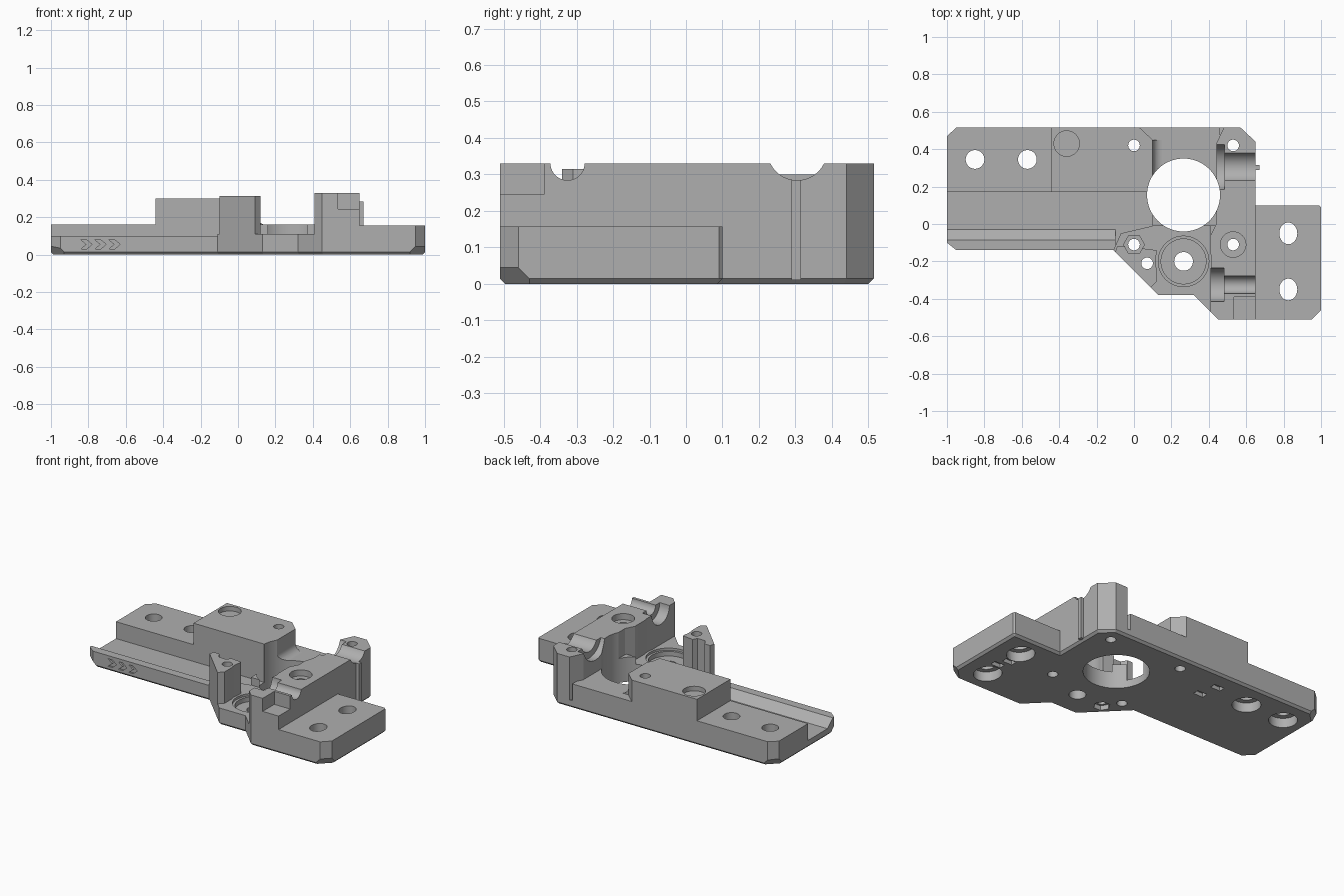
import bpy, bmesh, math
from mathutils import Vector

cube = bpy.data.objects.get("Cube")
if cube:
    bpy.data.objects.remove(cube, do_unlink=True)

grey = bpy.data.materials.new("machined grey")
grey.use_nodes = True
colour = (0.43, 0.43, 0.43, 1)
grey.diffuse_color = colour
grey.node_tree.nodes["Principled BSDF"].inputs["Base Color"].default_value = colour

parts, cutters = [], []


def finish(bm, name, group):
    bmesh.ops.recalc_face_normals(bm, faces=bm.faces)
    mesh = bpy.data.meshes.new(name)
    bm.to_mesh(mesh)
    bm.free()
    mesh.materials.append(grey)
    obj = bpy.data.objects.new(name, mesh)
    bpy.context.collection.objects.link(obj)
    obj.hide_render = group is cutters
    group.append(obj)
    return obj


def solid(points, lo, hi, axis="z"):
    """Extrude a flat outline from lo to hi along an axis."""
    place = {"x": lambda a, b, h: (h, a, b),
             "y": lambda a, b, h: (a, h, b),
             "z": lambda a, b, h: (a, b, h)}[axis]
    bm = bmesh.new()
    low = [bm.verts.new(place(a, b, lo)) for a, b in points]
    high = [bm.verts.new(place(a, b, hi)) for a, b in points]
    bm.faces.new(low)
    bm.faces.new(high)
    for i in range(len(points)):
        j = (i + 1) % len(points)
        bm.faces.new((low[i], low[j], high[j], high[i]))
    bmesh.ops.recalc_face_normals(bm, faces=bm.faces)
    return bm


def part(name, points, lo, hi, axis="z"):
    return finish(solid(points, lo, hi, axis), name, parts)


def ring(x, y, rx, ry=None, n=40):
    ry = ry or rx
    return [(x + rx * math.cos(2 * math.pi * i / n),
             y + ry * math.sin(2 * math.pi * i / n)) for i in range(n)]


def box(x0, x1, y0, y1):
    return [(x0, y0), (x1, y0), (x1, y1), (x0, y1)]


def cut(points, lo=-0.1, hi=0.5, axis="z"):
    finish(solid(points, lo, hi, axis), "cutter", cutters)


def slice_off(bm, point, normal):
    """Remove everything beyond a plane and cap the cut."""
    res = bmesh.ops.bisect_plane(bm, geom=bm.verts[:] + bm.edges[:] + bm.faces[:],
                                 plane_co=point, plane_no=Vector(normal).normalized(),
                                 clear_outer=True)
    edges = [g for g in res["geom_cut"] if isinstance(g, bmesh.types.BMEdge)]
    if edges:
        bmesh.ops.edgeloop_fill(bm, edges=edges)


# Base plate with a bevelled underside and steeper corner chamfers
FLOOR = 0.05
outline = [(-1, 0.47), (-0.95, 0.515), (0.57, 0.515), (0.65, 0.44), (0.65, 0.1),
           (0.99, 0.1), (1, 0.09), (1, -0.46), (0.95, -0.51), (0.45, -0.51),
           (0.32, -0.38), (0.13, -0.38), (-0.11, -0.14), (-0.95, -0.14), (-1, -0.1)]
bm = solid(outline, 0, FLOOR)
rim = [e for e in bm.edges if all(v.co.z < 0.001 for v in e.verts)]
bmesh.ops.bevel(bm, geom=rim, offset=0.014, segments=1, affect="EDGES")
for point, normal in (((-1, -0.1, 0.045), (-1, -1, -1)),
                      ((1, -0.46, 0.045), (1, -1, -1)),
                      ((-1, 0.47, 0.045), (-1, 1, -1))):
    slice_off(bm, point, normal)
finish(bm, "base_plate", parts)

# Front lip with a sloped inner side
bm = solid([(-0.14, FLOOR), (-0.14, 0.1), (-0.085, 0.1), (-0.03, FLOOR)], -1, -0.1, "x")
slice_off(bm, (-1, -0.1, 0), (-4, -5, 0))
finish(bm, "front_lip", parts)

# Raised blocks and decks
part("rear_bar", [(-1, 0.17), (-0.44, 0.17), (-0.44, 0.515), (-0.95, 0.515), (-1, 0.47)],
     FLOOR, 0.16)
part("rear_block", [(-0.44, 0.17), (0.07, 0.17), (0.1, 0.2), (0.1, 0.45),
                    (0.03, 0.515), (-0.44, 0.515)], FLOOR, 0.3)
part("rear_deck", [(0.03, 0.515), (0.1, 0.45), (0.1, -0.01), (0.46, -0.01), (0.46, 0.515)],
     FLOOR, 0.16)
part("front_deck", [(0.13, -0.38), (0.32, -0.38), (0.41, -0.47), (0.41, -0.01),
                    (0.1, -0.01), (-0.07, -0.05), (-0.11, -0.14)], FLOOR, 0.11)
part("side_block", [(0.41, -0.47), (0.45, -0.51), (0.65, -0.51), (0.65, 0.44), (0.57, 0.515),
                    (0.48, 0.515), (0.44, 0.43), (0.44, 0), (0.41, -0.06)], FLOOR, 0.33)
part("side_plate", [(0.65, -0.51), (0.95, -0.51), (1, -0.46), (1, 0.09),
                    (0.99, 0.1), (0.65, 0.1)], FLOOR, 0.157)
part("corner_post", [(-0.1, -0.15), (-0.09, -0.12), (-0.04, -0.12), (0.04, -0.13),
                     (0.12, -0.14), (0.12, -0.31), (0.09, -0.34)], 0.11, 0.315)
part("side_rib", box(0.65, 0.67, 0.29, 0.315), 0.01, 0.285)

# Fillets where the rear deck meets the block
curve = [(0.1 + 0.05 * (1 - math.sin(a)), 0.16 + 0.05 * (1 - math.cos(a)))
         for a in [i * math.pi / 16 for i in range(9)]]
part("deck_fillet", curve + [(0.1, 0.16)], 0.2, 0.45, "y")

# Large opening and bearing seat
cut(ring(0.265, 0.155, 0.195, n=72))
cut(ring(0.265, -0.2, 0.15, n=64), 0.11)
cut(ring(0.265, -0.2, 0.135, n=64), 0.095)
cut(ring(0.265, -0.2, 0.12, n=64), 0.065)
cut(ring(0.265, -0.2, 0.05))

# Plate holes, countersunk from below
for x in (-0.85, -0.57):
    cut(ring(x, 0.345, 0.05))
    cut(ring(x, 0.345, 0.085), hi=0.062)
for y in (-0.05, -0.35):
    cut(ring(0.825, y, 0.048, 0.058))
    cut(ring(0.825, y, 0.08, 0.09), hi=0.062)

# Small screw holes and magnet pockets
for x, y in ((0, 0.42), (0.53, 0.42), (0.53, -0.11), (0, -0.11), (0.07, -0.21)):
    cut(ring(x, y, 0.031, n=28))
cut(ring(-0.36, 0.43, 0.068), 0.27)
cut(ring(0.53, -0.11, 0.068), 0.29)
cut(ring(0, -0.11, 0.056, n=6), 0.08)
cut(ring(0.07, -0.21, 0.05, n=6), hi=0.03)

# Rod channels across the side block
for y, z, r, wide, x0, x1 in ((0.305, 0.366, 0.082, 0.125, 0.4, 0.485),
                              (-0.325, 0.331, 0.047, 0.09, 0.38, 0.48)):
    cut(ring(y, z, r), 0.4, 0.7, "x")
    cut(ring(y, z, wide), x0, x1, "x")

# Corner step and small underside slots
cut(box(0.535, 0.7, -0.6, -0.39), 0.245)
for x, y in ((-0.31, 0.39), (-0.28, 0.27), (0.82, -0.16), (0.85, -0.23)):
    cut(box(x - 0.035, x + 0.035, y - 0.02, y + 0.02), hi=0.025)

# Chevrons engraved in the lip
for i in range(3):
    x = -0.84 + 0.075 * i
    cut([(x, 0.03), (x + 0.03, 0.03), (x + 0.06, 0.055), (x + 0.03, 0.08),
         (x, 0.08), (x + 0.03, 0.055)], -0.2, -0.128, "y")


def overlaps(a, b):
    for k in range(3):
        pa = [v.co[k] for v in a.data.vertices]
        pb = [v.co[k] for v in b.data.vertices]
        if max(pa) <= min(pb) or max(pb) <= min(pa):
            return False
    return True


# Cut every part, bake the result and smooth the round walls
for obj in parts:
    for cutter in cutters:
        if overlaps(obj, cutter):
            mod = obj.modifiers.new("cut", "BOOLEAN")
            mod.operation = "DIFFERENCE"
            mod.solver = "EXACT"
            mod.object = cutter
bpy.context.view_layer.update()
graph = bpy.context.evaluated_depsgraph_get()
baked = [bpy.data.meshes.new_from_object(o.evaluated_get(graph)) for o in parts]
for obj, mesh in zip(parts, baked):
    obj.modifiers.clear()
    obj.data = mesh
for cutter in cutters:
    bpy.data.objects.remove(cutter, do_unlink=True)
for obj in bpy.context.view_layer.objects:
    obj.select_set(obj in parts)
bpy.context.view_layer.objects.active = parts[0]
bpy.ops.object.shade_smooth_by_angle(angle=math.radians(25))
